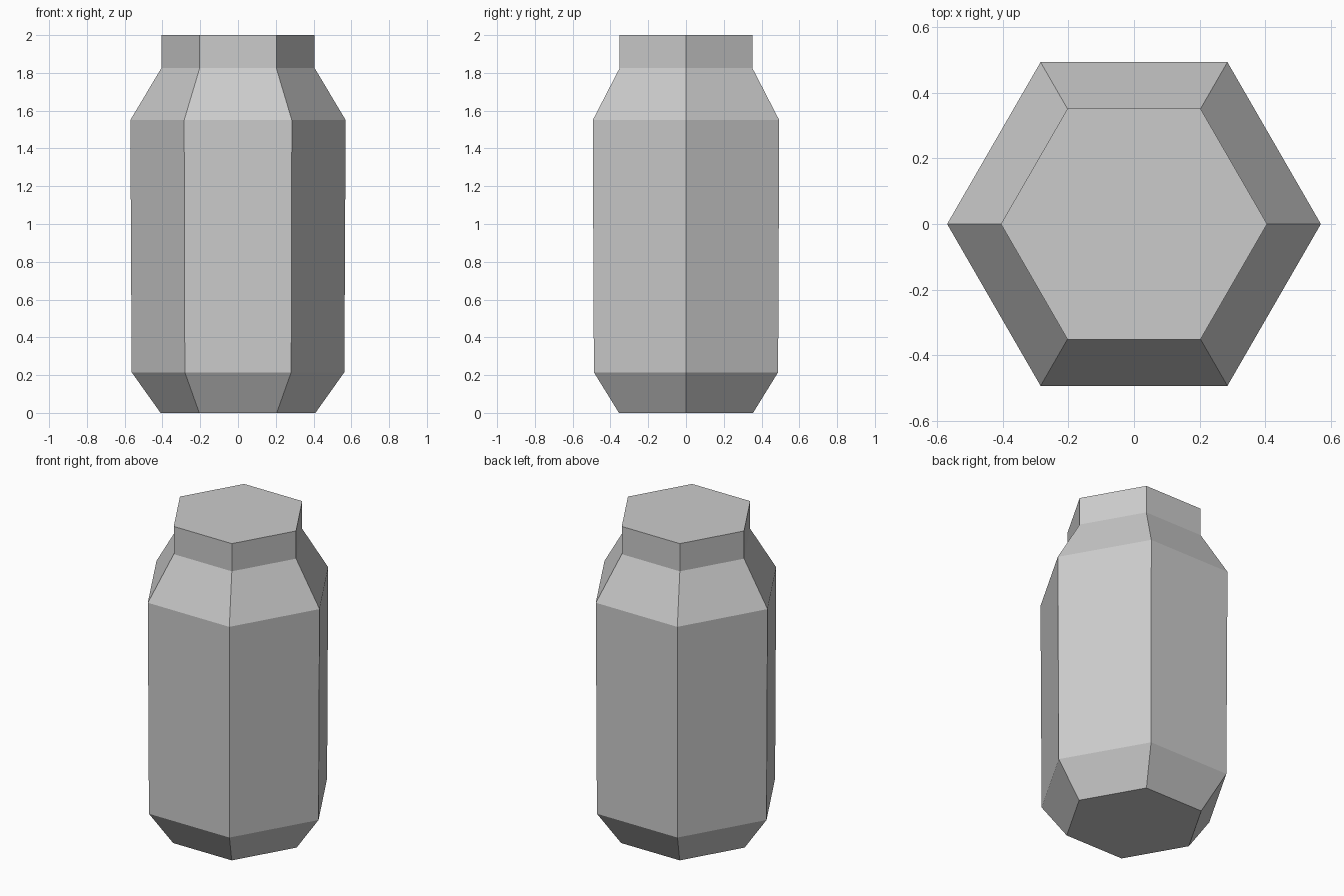
import bpy
import bmesh
from math import cos, sin, tau

cube = bpy.data.objects.get("Cube")
if cube:
    bpy.data.objects.remove(cube, do_unlink=True)

SIDES = 6
# (radius, height) from base to lid
PROFILE = [(0.41, 0.0), (0.563, 0.215), (0.57, 1.55), (0.406, 1.825), (0.406, 2.0)]

# Plain grey material
grey = bpy.data.materials.new("light_grey")
grey.use_nodes = True
colour = (0.6, 0.6, 0.6, 1.0)
grey.diffuse_color = colour
grey.node_tree.nodes["Principled BSDF"].inputs["Base Color"].default_value = colour

# Hexagonal jar: stacked rings joined by flat faces and capped at both ends
bm = bmesh.new()
rings = [[bm.verts.new((r * cos(tau * i / SIDES), r * sin(tau * i / SIDES), z))
          for i in range(SIDES)] for r, z in PROFILE]
for low, high in zip(rings, rings[1:]):
    for i in range(SIDES):
        j = (i + 1) % SIDES
        bm.faces.new((low[i], low[j], high[j], high[i]))
bm.faces.new(rings[0][::-1])
bm.faces.new(rings[-1])

mesh = bpy.data.meshes.new("jar")
bm.to_mesh(mesh)
bm.free()
mesh.materials.append(grey)
jar = bpy.data.objects.new("jar", mesh)
bpy.context.collection.objects.link(jar)
